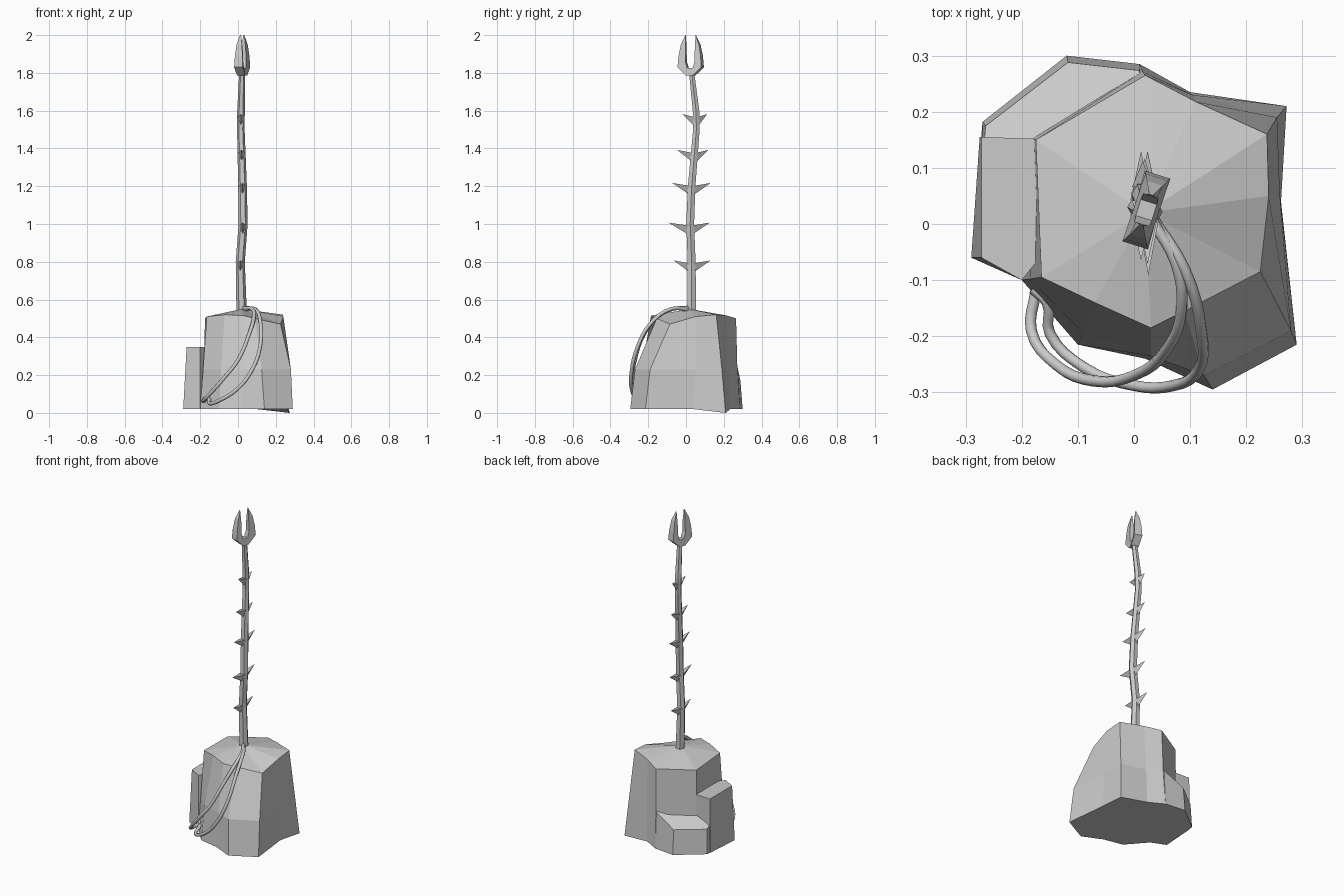
import bpy, bmesh, math
from mathutils import Vector

if "Cube" in bpy.data.objects:
    bpy.data.objects.remove(bpy.data.objects["Cube"])


def finish(name, bm):
    bmesh.ops.recalc_face_normals(bm, faces=bm.faces)
    me = bpy.data.meshes.new(name)
    bm.to_mesh(me)
    bm.free()
    ob = bpy.data.objects.new(name, me)
    bpy.context.collection.objects.link(ob)
    return ob


def loft(name, rings, apex=None):
    """Skin equal-sized rings of points; close with flat caps or a top apex."""
    bm = bmesh.new()
    vs = [[bm.verts.new(p) for p in r] for r in rings]
    n = len(vs[0])
    for a, b in zip(vs, vs[1:]):
        for i in range(n):
            j = (i + 1) % n
            bm.faces.new((a[i], a[j], b[j], b[i]))
    bm.faces.new(vs[0][::-1])
    if apex:
        tip = bm.verts.new(apex)
        for i in range(n):
            bm.faces.new((vs[-1][i], vs[-1][(i + 1) % n], tip))
    else:
        bm.faces.new(vs[-1])
    return finish(name, bm)


# Rock body: uneven columns from base to a low domed top
base = [(-.20, -.10), (-.10, -.215), (.02, -.24), (.14, -.295), (.29, -.215),
        (.262, .04), (.272, .21), (.10, .235), (.01, .285), (-.18, .155)]
mid = [(-.185, -.098), (-.09, -.195), (.03, -.235), (.125, -.27), (.28, -.19),
       (.26, .05), (.255, .19), (.105, .23), (.015, .272), (-.18, .152)]
top = [(-.165, -.095), (-.07, -.14), (.03, -.185), (.09, -.155), (.225, -.085),
       (.24, .05), (.237, .16), (.11, .218), (.02, .265), (-.175, .15)]
top_z = [.51, .52, .515, .50, .47, .51, .52, .515, .50, .50]
loft("rock_body", [
    [(x, y, 0 if i == 6 else .02) for i, (x, y) in enumerate(base)],
    [(x, y, .23) for x, y in mid],
    [(x, y, z) for (x, y), z in zip(top, top_z)]], apex=(.02, .02, .55))

# Two stepped ledges on the left and back
side = [(-.29, -.06), (-.20, -.10), (-.12, 0), (-.12, .15), (-.275, .155)]
loft("rock_side_ledge", [[(x, y, .02) for x, y in side],
                         [(max(x, -.272), y, .35) for x, y in side]])
back = [(.01, .285), (-.12, .30), (-.27, .182), (-.275, .12), (-.12, .1), (.02, .2)]
back_z = [.24, .17, .17, .21, .25, .27]
loft("rock_back_ledge", [[(x, y, .02) for x, y in back],
                         [(x * .98, y * .96, z) for (x, y), z in zip(back, back_z)]])

# Slightly crooked six-sided shaft: x, y, z, radius
path = [(.02, .03, .50, .028), (.012, .03, .80, .024), (.027, .022, 1.0, .024),
        (.024, .03, 1.2, .023), (.015, .055, 1.5, .020), (.016, .053, 1.6, .020),
        (.022, .03, 1.80, .016)]
loft("shaft", [[(x + r * math.cos(k * math.pi / 3), y + r * math.sin(k * math.pi / 3), z)
                for k in range(6)] for x, y, z, r in path])


def shaft_at(z):
    for a, b in zip(path, path[1:]):
        if a[2] <= z <= b[2]:
            return Vector(a[:3]).lerp(Vector(b[:3]), (z - a[2]) / (b[2] - a[2]))


# Thorns in opposite pairs: height, front tip y, back tip y
for i, (z, front, rear) in enumerate([(.78, -.065, .13), (.98, -.092, .125),
                                      (1.19, -.072, .13), (1.365, -.047, .117),
                                      (1.555, -.02, .112)]):
    c = shaft_at(z)
    for side_name, s, tip_y in (("front", -1, front), ("back", 1, rear)):
        y = c.y + s * .012
        loft(f"thorn_{side_name}_{i + 1}",
             [[(c.x - .019, y, z + .012), (c.x + .019, y, z + .012), (c.x, y, z - .035)]],
             apex=(c.x, tip_y, z + .027))

# Two-pronged claw: half profile (u, z, half thickness) mirrored, then thickened
half = [(.018, 1.785, .022), (.066, 1.83, .024), (.061, 1.89, .021), (.05, 1.95, .015),
        (.028, 2.0, .003), (.026, 1.93, .011), (.026, 1.86, .014), (.015, 1.825, .015)]
profile = half + [(-u, z, t) for u, z, t in reversed(half)]
along = Vector((.3, .95, 0)).normalized()
across = Vector((along.y, -along.x, 0))
mid_pt = Vector((.022, .025, 0))
claw = loft("claw", [[mid_pt + along * u + across * (t * s) + Vector((0, 0, z))
                      for u, z, t in profile] for s in (-1, 1)])


# Rope draped over the front as two strands
def rope(name, pts):
    cu = bpy.data.curves.new(name, 'CURVE')
    cu.dimensions = '3D'
    cu.bevel_depth = .010
    cu.bevel_resolution = 2
    cu.resolution_u = 4
    cu.use_fill_caps = True
    sp = cu.splines.new('BEZIER')
    sp.bezier_points.add(len(pts) - 1)
    for b, p in zip(sp.bezier_points, pts):
        b.co = p
        b.handle_left_type = b.handle_right_type = 'AUTO'
    ob = bpy.data.objects.new(name, cu)
    bpy.context.collection.objects.link(ob)


rope("rope_inner", [(.03, .01, .555), (.075, -.07, .55), (.085, -.15, .51), (.06, -.22, .42),
                    (0, -.27, .28), (-.07, -.28, .19), (-.14, -.25, .11),
                    (-.183, -.19, .065), (-.175, -.12, .065)])
rope("rope_outer", [(.03, .015, .545), (.09, -.08, .55), (.12, -.19, .47), (.115, -.26, .34),
                    (.07, -.288, .22), (0, -.288, .13), (-.09, -.255, .07),
                    (-.15, -.195, .05), (-.155, -.14, .075), (-.18, -.115, .075)])
